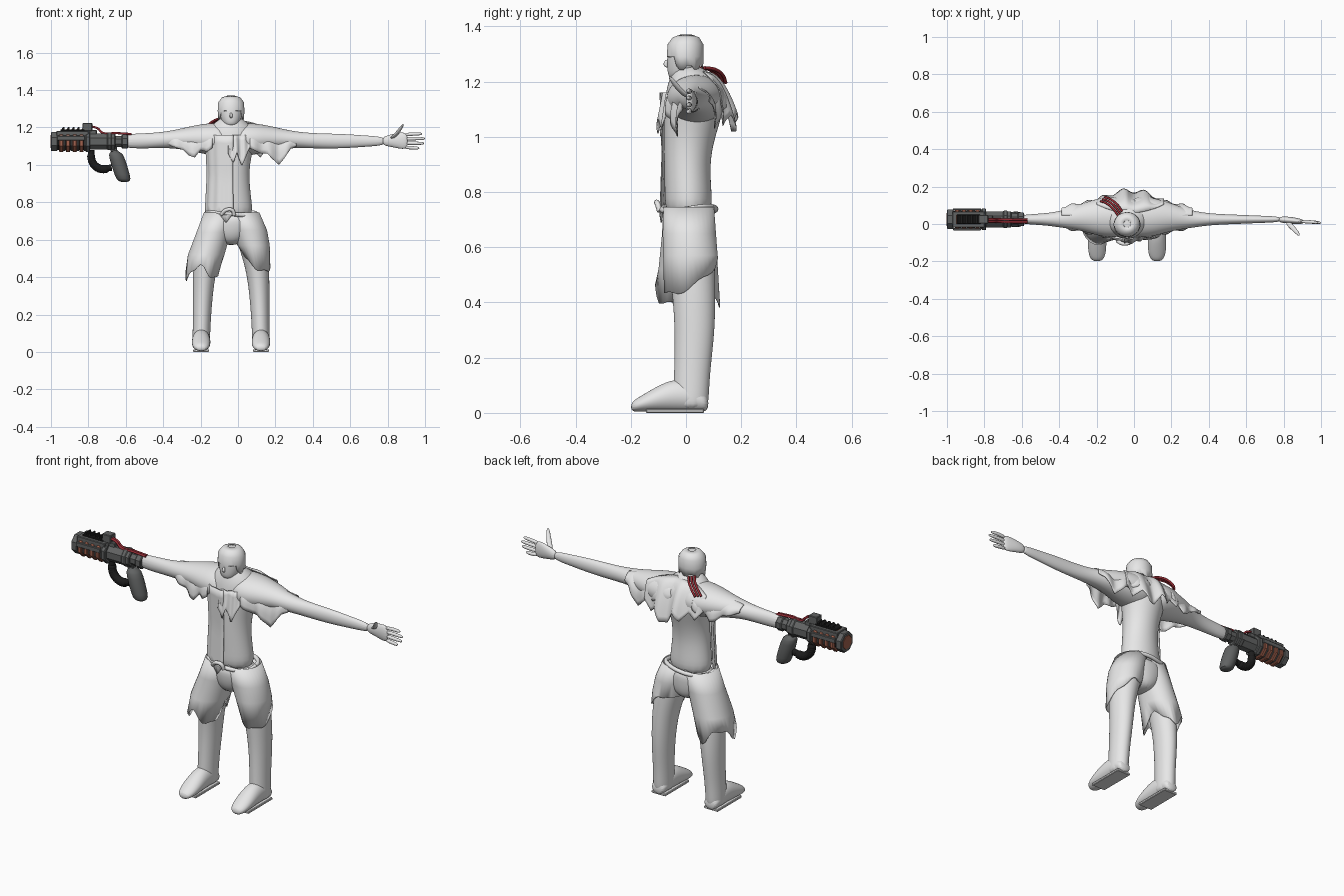
import bpy, bmesh, math
from mathutils import Vector

if "Cube" in bpy.data.objects:
    bpy.data.objects.remove(bpy.data.objects["Cube"])

def material(name, rgb, rough=0.6):
    m = bpy.data.materials.new(name)
    m.use_nodes = True
    m.diffuse_color = (*rgb, 1)
    m.node_tree.nodes["Principled BSDF"].inputs["Base Color"].default_value = (*rgb, 1)
    return m

PALE = material("pale grey", (0.8, 0.8, 0.8))
STEEL = material("dark steel", (0.12, 0.125, 0.125))
BLACK = material("black rubber", (0.012, 0.012, 0.012))
COPPER = material("copper", (0.36, 0.12, 0.075))
RED = material("red cable", (0.3, 0.025, 0.035))

MID = -0.037      # body centre line
ARM_Y, GUN_Z = 0.025, 1.125

def finish(name, bm, mat, smooth=True, subsurf=0, thick=0):
    bmesh.ops.recalc_face_normals(bm, faces=bm.faces)
    me = bpy.data.meshes.new(name)
    bm.to_mesh(me)
    bm.free()
    ob = bpy.data.objects.new(name, me)
    bpy.context.collection.objects.link(ob)
    me.materials.append(mat)
    if thick:
        ob.modifiers.new("cloth", "SOLIDIFY").thickness = thick
    if subsurf:
        s = ob.modifiers.new("smooth", "SUBSURF")
        s.levels = s.render_levels = subsurf
    if smooth:
        bpy.ops.object.select_all(action="DESELECT")
        ob.select_set(True)
        bpy.context.view_layer.objects.active = ob
        bpy.ops.object.shade_smooth_by_angle(angle=math.radians(50))
    return ob

def loft(name, rings, axis, mat=PALE, n=16, caps=True, subsurf=2, smooth=True, hem=None, thick=0):
    """Skin ellipses given as (cx, cy, cz, half_u, half_w) across the axis."""
    u, w = {"x": ((0, 1, 0), (0, 0, 1)), "y": ((1, 0, 0), (0, 0, 1)), "z": ((1, 0, 0), (0, 1, 0))}[axis]
    u, w = Vector(u), Vector(w)
    bm = bmesh.new()
    loops = []
    for i, (x, y, z, a, b) in enumerate(rings):
        loop = []
        for k in range(n):
            t = math.tau * (k + 0.5) / n
            p = Vector((x, y, z)) + u * a * math.cos(t) + w * b * math.sin(t)
            if hem and i == len(rings) - 1:
                p.z += hem(t)
            loop.append(bm.verts.new(p))
        loops.append(loop)
    for p, q in zip(loops, loops[1:]):
        for k in range(n):
            bm.faces.new((p[k], p[(k + 1) % n], q[(k + 1) % n], q[k]))
    if caps:
        bm.faces.new(loops[0])
        bm.faces.new(loops[-1])
    return finish(name, bm, mat, smooth, subsurf, thick)

def sheet(name, fn, nu=24, nv=10, mat=PALE):
    """Thin cloth from a function of (u, v)."""
    bm = bmesh.new()
    g = [[bm.verts.new(fn(i / nu, j / nv)) for j in range(nv + 1)] for i in range(nu + 1)]
    for i in range(nu):
        for j in range(nv):
            bm.faces.new((g[i][j], g[i + 1][j], g[i + 1][j + 1], g[i][j + 1]))
    return finish(name, bm, mat, thick=0.004)

def lerp(vals, t):
    s = min(max(t, 0), 1) * (len(vals) - 1)
    i = min(int(s), len(vals) - 2)
    return vals[i] + (vals[i + 1] - vals[i]) * (s - i)

def box(name, centre, size, mat=STEEL):
    bm = bmesh.new()
    bmesh.ops.create_cube(bm, size=1)
    bmesh.ops.scale(bm, vec=size, verts=bm.verts)
    bmesh.ops.translate(bm, vec=centre, verts=bm.verts)
    bmesh.ops.bevel(bm, geom=bm.edges[:], offset=0.003, segments=1, affect="EDGES")
    return finish(name, bm, mat, smooth=False)

def tube(name, pts, r, mat):
    cu = bpy.data.curves.new(name, "CURVE")
    cu.dimensions = "3D"
    cu.bevel_depth, cu.bevel_resolution, cu.use_fill_caps = r, 3, True
    sp = cu.splines.new("BEZIER")
    sp.bezier_points.add(len(pts) - 1)
    for b, p in zip(sp.bezier_points, pts):
        b.co, b.handle_left_type, b.handle_right_type = p, "AUTO", "AUTO"
    ob = bpy.data.objects.new(name, cu)
    bpy.context.collection.objects.link(ob)
    cu.materials.append(mat)
    return ob

# Torso, neck and head
torso = [(.70, .01, .122, .088), (.8, .008, .113, .087), (.9, .003, .1, .084), (1.0, .012, .1, .094),
         (1.1, .03, .125, .112), (1.18, .035, .14, .108), (1.225, .02, .09, .075), (1.26, .005, .045, .045)]
loft("torso", [(MID, cy, z, a, b) for z, cy, a, b in torso], "z")
head = [(1.205, -.02, .03, .035), (1.225, -.018, .048, .05), (1.27, -.01, .063, .06),
        (1.32, -.005, .066, .063), (1.355, -.003, .05, .05), (1.366, -.003, .025, .025)]
loft("head", [(MID, cy, z, a, b) for z, cy, a, b in head], "z")
loft("nose", [(MID, -.068, 1.28, .006, .006), (MID, -.076, 1.262, .009, .01), (MID, -.068, 1.25, .008, .006)], "z", n=8)
hair = [(1.37, 0, .02, .02), (1.36, 0, .05, .048), (1.335, -.002, .069, .065), (1.29, -.003, .072, .067), (1.25, -.002, .069, .064)]
loft("hair", [(MID, cy, z, a, b) for z, cy, a, b in hair], "z", n=28, caps=False, subsurf=0, thick=.003,
     hem=lambda t: .012 * math.sin(t * 7) + (.045 if math.sin(t) < -.7 else 0))

# Arms: one outline mirrored about the centre line
arm = [(0, 1.135, .11, .095), (.1, 1.137, .112, .088), (.16, 1.14, .1, .08), (.25, 1.14, .072, .06),
       (.34, 1.135, .047, .044), (.45, 1.128, .03, .041), (.6, 1.127, .025, .04), (.72, 1.127, .019, .03), (.83, 1.127, .016, .024)]
for side, name in ((1, "left_arm"), (-1, "right_arm")):
    rows = arm if side > 0 else arm[:7]
    loft(name, [(MID + side * s, ARM_Y + (.012 if s < .3 else 0), z, a, b) for s, z, a, b in rows], "x")

# Open hand with the thumb raised
loft("left_palm", [(.77, .024, 1.127, .016, .024), (.82, .022, 1.13, .019, .034), (.87, .016, 1.13, .017, .046),
                   (.91, .012, 1.128, .012, .044)], "x")
for i, (z, tip) in enumerate(((1.161, .985), (1.139, 1.0), (1.117, .995), (1.095, .97))):
    dz = (z - 1.128) * .15
    loft("left_finger_%d" % (i + 1), [(.89, .013, z, .01, .011), (.94, .012, z + dz, .01, .01),
         (tip - .01, .008, z + dz, .009, .009), (tip, .006, z + dz, .004, .004)], "x", n=8)
loft("left_thumb", [(.82, .01, 1.14, .018, .016), (.85, -.022, 1.168, .014, .014), (.872, -.046, 1.2, .011, .012),
                    (.884, -.06, 1.22, .005, .006)], "z", n=8)

# Legs and feet
leg = [(.73, .07, .01, .075, .085), (.6, .11, .015, .084, .09), (.45, .142, .028, .064, .08), (.3, .152, .033, .054, .074),
       (.15, .157, .022, .048, .066), (.05, .16, .018, .048, .066), (.012, .16, .016, .045, .062)]
foot = [(.082, .035, .03), (.05, .044, .042), (0, .048, .06), (-.06, .05, .058), (-.12, .051, .042), (-.17, .045, .027), (-.2, .026, .017)]
for side, name in ((1, "left"), (-1, "right")):
    loft(name + "_leg", [(MID + side * x, y, z, a, b) for z, x, y, a, b in leg], "z")
    loft(name + "_foot", [(MID + side * .16, y, h + .004, a, h) for y, a, h in foot], "y")
    box(name + "_sole", (MID + side * .16, -.04, .007), (.085, .21, .014), PALE)

# Torn shorts with uneven hems
loft("shorts_left", [(.03, .01, .745, .085, .092), (.062, .012, .65, .094, .097), (.083, .016, .57, .087, .099),
                     (.1, .018, .5, .073, .098)], "z", n=32, caps=False, subsurf=0, thick=.004,
     hem=lambda t: -.07 * math.cos(t + .9) + .008 * math.sin(5 * t))
loft("shorts_right", [(-.098, .01, .745, .085, .092), (-.13, .01, .64, .092, .098), (-.17, .008, .52, .098, .108),
                      (-.192, .006, .425, .09, .118)], "z", n=32, caps=False, subsurf=0, thick=.004,
     hem=lambda t: .035 * math.sin(3 * t + .6) + .012 * math.sin(7 * t))
loft("shorts_seat", [(MID, .01, .75, .128, .093), (MID, .01, .68, .142, .096), (MID, .015, .61, .1, .085), (MID, .02, .57, .035, .05)], "z")

# Rolled waistband and its knot
tube("waistband", [(MID + .136 * math.cos(math.tau * k / 16), .01 + .096 * math.sin(math.tau * k / 16),
                    .738 + .008 * math.sin(math.tau * k / 8)) for k in range(17)], .011, PALE)
tube("waist_knot", [(-.09, -.09, .735), (-.06, -.105, .76), (-.03, -.103, .757), (-.02, -.095, .73)], .01, PALE)

# Open vest: long right panel wrapped round the side, short left scrap
def vest(u, v):
    t = math.radians(175 + 100 * u)
    bottom = lerp([.76, .72, .75, .7, .74, .69, .74], u)
    flare = 1 + .08 * abs(2 * v - 1) + .02 * math.sin(u * 22)
    return (MID + .128 * flare * math.cos(t), .005 + .092 * flare * math.sin(t), 1.16 + (bottom - 1.16) * v)
sheet("vest_right_panel", vest)

def scrap(u, v):
    bottom = lerp([1.06, 1.01, 1.07, .995, 1.04, 1.1], u)
    return (-.05 + .115 * u, -.083 - .022 * v + .03 * u * u + .005 * math.sin(u * 15), 1.16 + (bottom - 1.16) * v)
sheet("vest_left_scrap", scrap, nv=5)

# Ragged shawl: back fall and the two sleeve drapes
def shawl(u, v):
    x = -.2 + .36 * u
    mid = 1 - (2 * u - 1) ** 2
    bottom = lerp([1.12, 1.07, 1.1, 1.05, 1.09, 1.02, 1.02, 1.08, 1.04, 1.1], u)
    top = 1.195 + .045 * mid
    y0 = .105 - .045 * mid
    y1 = .125 + .055 * mid + .012 * math.sin(u * 20)
    return (x, y0 + (y1 - y0) * v ** .55, top + (bottom - top) * v ** 1.3)
sheet("shawl_back", shawl, nu=36)

for side, name, hem in ((1, "left", [1.09, 1.075, 1.06, 1.06, 1.03, 1.0, 1.04, 1.085, 1.1]),
                        (-1, "right", [1.09, 1.07, 1.08, 1.04, 1.05, 1.08, 1.09, 1.1, 1.115])):
    for face, where in ((-1, "front"), (1, "back")):
        def drape(u, v):
            s = .1 + .25 * u
            bulge = .1 - .055 * u + .007 * math.sin(u * 18) * v
            top = 1.222 - .045 * u
            low = lerp(hem, u) + (.03 if face > 0 else 0)
            return (MID + side * s, .036 + face * (.01 + bulge * math.sin(min(v * 1.9, 1.57))), top + (low - top) * v ** 1.2)
        sheet(name + "_sleeve_drape_" + where, drape, nv=8)

# Arm cannon: eight-sided barrel sections along x
def drum(name, x0, x1, r, mat=STEEL):
    c = min(.004, abs(x1 - x0) / 4)
    loft(name, [(x, ARM_Y, GUN_Z, q, q) for x, q in ((x0, r - c), (x0 + c, r), (x1 - c, r), (x1, r - c))], "x",
         mat, n=8, subsurf=0, smooth=False)

drum("cannon_wrist_ring", -.622, -.588, .04)
drum("cannon_neck", -.67, -.6, .033)
drum("cannon_receiver", -.8, -.655, .046)
drum("cannon_receiver_band", -.70, -.675, .05)
drum("cannon_core", -.985, -.79, .048, BLACK)
drum("cannon_rear_collar", -.815, -.79, .062)
drum("cannon_muzzle", -1.0, -.965, .056)
drum("muzzle_glow", -1.002, -.99, .04, COPPER)
for i in range(4):
    x = -.945 + .036 * i
    drum("copper_coil_%d" % (i + 1), x - .011, x + .011, .062, COPPER)
    drum("coil_spacer_%d" % (i + 1), x + .013, x + .023, .056)
box("cannon_top_cover", (-.885, ARM_Y, 1.165), (.17, .086, .034))
for side, name in ((1, "back"), (-1, "front")):
    box("cannon_rail_" + name, (-.892, ARM_Y + side * .053, 1.143), (.15, .012, .026))
box("ridge_base", (-.885, ARM_Y, 1.183), (.13, .05, .012), BLACK)
for i in range(5):
    loft("cooling_ridge_%d" % (i + 1), [(-.94 + .027 * i, ARM_Y, 1.18, .016, .034), (-.932 + .027 * i, ARM_Y, 1.202, .005, .03)],
         "z", BLACK, n=4, subsurf=0, smooth=False)
box("sight_box", (-.805, ARM_Y, 1.202), (.052, .046, .044))
box("sight_mount", (-.79, ARM_Y, 1.172), (.07, .04, .03))

# Fuel tank, its bracket and ribbed hose
a, b = Vector((-.662, ARM_Y, 1.085)), Vector((-.607, ARM_Y, .908))
tank = [(0, .014), (.08, .018), (.12, .034), (.22, .043), (.85, .043), (.96, .034), (1, .015)]
loft("fuel_tank", [(*a.lerp(b, t), r, r) for t, r in tank], "z", STEEL, subsurf=1)
box("tank_bracket", (-.665, ARM_Y, 1.085), (.035, .03, .03))
hose = [Vector((-.785, ARM_Y, 1.08)), Vector((-.782, ARM_Y, 1.02)), Vector((-.745, ARM_Y, .982)), Vector((-.675, ARM_Y, .985))]
tube("fuel_hose", hose, .018, BLACK)
for k in range(12):
    t = math.radians(180 + 100 * k / 11)
    bm = bmesh.new()
    bmesh.ops.create_uvsphere(bm, u_segments=10, v_segments=6, radius=.0225)
    bmesh.ops.translate(bm, vec=(-.72 + .065 * math.cos(t), ARM_Y, 1.045 + .068 * math.sin(t)), verts=bm.verts)
    finish("hose_rib_%d" % (k + 1), bm, BLACK)

# Red cables on the cannon and at the neck
for i in range(2):
    d = .013 * i
    tube("cannon_cable_%d" % (i + 1), [(-.78, .012 + d, 1.205), (-.75, .012 + d, 1.195), (-.725, .012 + d, 1.172),
                                       (-.65, .01 + d, 1.17), (-.57, .01 + d, 1.165)], .006, RED)
for i in range(3):
    d = .011 * i
    tube("neck_cable_%d" % (i + 1), [(-.085 + d, .045 + d, 1.25), (-.115 + d, .085 + d, 1.243), (-.15 + d, .112 + d, 1.222),
                                     (-.178 + d, .122 + d, 1.195)], .006, RED)
